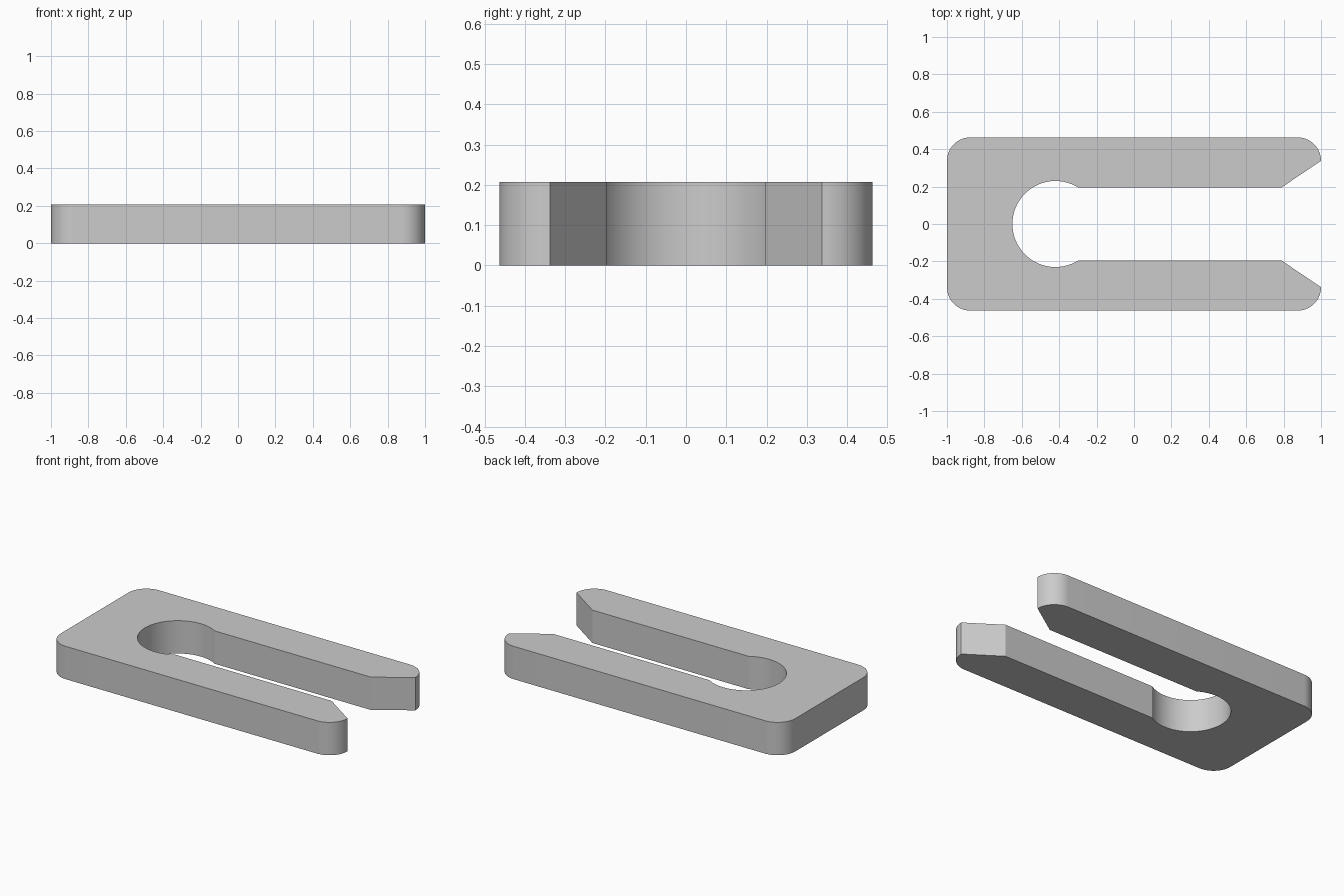
import bpy, bmesh
from math import radians, degrees, acos, asin, cos, sin, sqrt

cube = bpy.data.objects.get("Cube")
if cube:
    bpy.data.objects.remove(cube, do_unlink=True)

HALF_LENGTH, HALF_WIDTH, HEIGHT = 1.0, 0.463, 0.207
CORNER = 0.125                      # outer corner radius
SLOT = 0.196                        # half width of the slot
HOLE_X, HOLE_R = -0.42, 0.23        # round end of the slot
FLARE_X = 0.79                      # where the slot mouth begins to widen


def arc(cx, cy, r, start, end, steps):
    angles = [radians(start + (end - start) * i / steps) for i in range(steps + 1)]
    return [(cx + r * cos(a), cy + r * sin(a)) for a in angles]


# Upper half of the outline: round slot end, flared mouth, rounded corners
cx, cy = HALF_LENGTH - CORNER, HALF_WIDTH - CORNER
half = arc(HOLE_X, 0, HOLE_R, 180, degrees(asin(SLOT / HOLE_R)), 32)
half.append((FLARE_X, SLOT))
half += arc(cx, cy, CORNER, 0, 90, 16)
half += arc(-cx, cy, CORNER, 90, 180, 16)

# Mirror to the lower half; the point on the centre line is shared
outline = half + [(x, -y) for x, y in reversed(half[1:])]

# Extrude the outline into the plate
bm = bmesh.new()
base = bm.faces.new([bm.verts.new((x, y, 0)) for x, y in outline])
result = bmesh.ops.extrude_face_region(bm, geom=[base], use_keep_orig=True)
top = [v for v in result["geom"] if isinstance(v, bmesh.types.BMVert)]
bmesh.ops.translate(bm, verts=top, vec=(0, 0, HEIGHT))
bmesh.ops.recalc_face_normals(bm, faces=bm.faces)

mesh = bpy.data.meshes.new("slotted_plate")
bm.to_mesh(mesh)
bm.free()
plate = bpy.data.objects.new("slotted_plate", mesh)
bpy.context.collection.objects.link(plate)

# Plain grey material
grey = bpy.data.materials.new("plain_grey")
grey.use_nodes = True
colour = (0.6, 0.6, 0.6, 1)
grey.diffuse_color = colour
grey.node_tree.nodes["Principled BSDF"].inputs["Base Color"].default_value = colour
mesh.materials.append(grey)

# Smooth curved walls, sharp edges
bpy.ops.object.select_all(action="DESELECT")
plate.select_set(True)
bpy.context.view_layer.objects.active = plate
bpy.ops.object.shade_smooth_by_angle(angle=radians(25))
